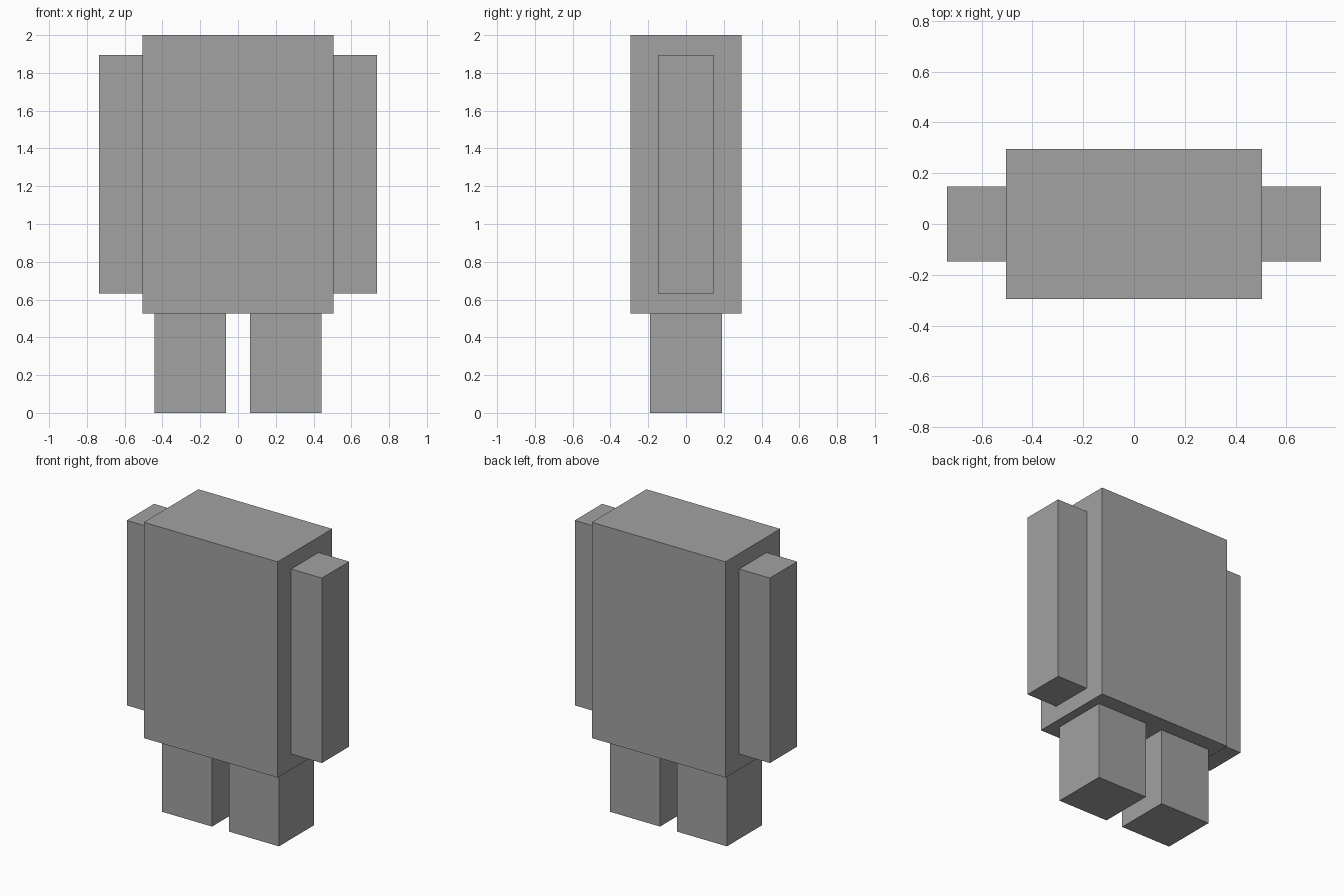
import bpy

if "Cube" in bpy.data.objects:
    bpy.data.objects.remove(bpy.data.objects["Cube"])

# Single grey for the whole figure
grey = bpy.data.materials.new("mid grey")
grey.diffuse_color = (0.36, 0.36, 0.36, 1.0)
grey.use_nodes = True
grey.node_tree.nodes["Principled BSDF"].inputs["Base Color"].default_value = grey.diffuse_color

U = 2 / 19  # base unit: the figure is 19 units tall


def box(name, x, y, z):
    """Box from (min, max) ranges given in base units."""
    ranges = (x, y, z)
    bpy.ops.mesh.primitive_cube_add(size=1)
    obj = bpy.context.object
    obj.name = name
    obj.location = [(a + b) / 2 * U for a, b in ranges]
    obj.scale = [(b - a) * U for a, b in ranges]
    bpy.ops.object.transform_apply(location=True, rotation=False, scale=True)
    obj.data.materials.append(grey)
    return obj


# Torso block
box("torso", (-4.8, 4.8), (-2.8, 2.8), (5, 19))

# Arms and legs, mirrored left and right
for side, s in (("left", -1), ("right", 1)):
    box(side + "_arm", sorted((4.8 * s, 7 * s)), (-1.4, 1.4), (6, 18))
    box(side + "_leg", sorted((0.6 * s, 4.2 * s)), (-1.8, 1.8), (0, 5))
